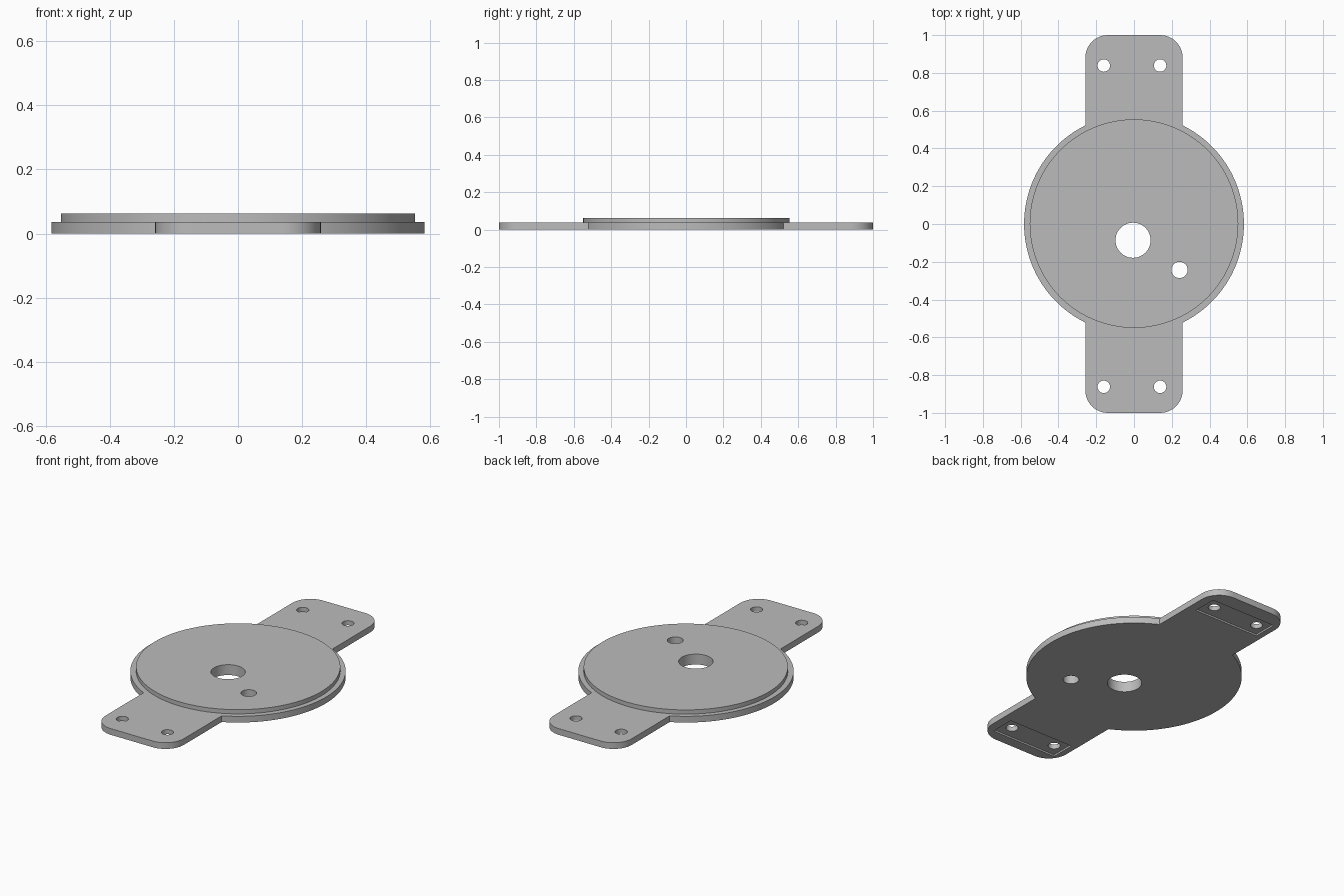
import bpy, bmesh, math

if "Cube" in bpy.data.objects:
    bpy.data.objects.remove(bpy.data.objects["Cube"])

R_BASE, R_DISC = 0.582, 0.552      # flange and raised disc radii
HALF_W, CORNER = 0.258, 0.12       # tab half width and corner radius
Z_BASE, Z_TOP = 0.037, 0.062       # flange and disc heights

grey = bpy.data.materials.new("plain grey")
grey.diffuse_color = (0.5, 0.5, 0.5, 1)
grey.use_nodes = True
grey.node_tree.nodes["Principled BSDF"].inputs["Base Color"].default_value = grey.diffuse_color


def arc(cx, cy, r, a0, a1, n):
    return [(cx + r * math.cos(a0 + (a1 - a0) * i / n),
             cy + r * math.sin(a0 + (a1 - a0) * i / n)) for i in range(n + 1)]


def circle(cx, cy, r, n):
    return arc(cx, cy, r, 0, math.tau, n)[:-1]


def rect(x0, x1, y0, y1):
    return [(x0, y0), (x1, y0), (x1, y1), (x0, y1)]


def prism(name, outline, z0, z1):
    """Extrude a closed outline from z0 to z1."""
    bm = bmesh.new()
    face = bm.faces.new([bm.verts.new((x, y, z0)) for x, y in outline])
    top = bmesh.ops.extrude_face_region(bm, geom=[face])["geom"]
    bmesh.ops.translate(bm, vec=(0, 0, z1 - z0),
                        verts=[v for v in top if isinstance(v, bmesh.types.BMVert)])
    bmesh.ops.recalc_face_normals(bm, faces=bm.faces)
    mesh = bpy.data.meshes.new(name)
    bm.to_mesh(mesh)
    bm.free()
    mesh.materials.append(grey)
    obj = bpy.data.objects.new(name, mesh)
    bpy.context.collection.objects.link(obj)
    return obj


def combine(target, tool, operation):
    """Apply a boolean and remove the helper."""
    mod = target.modifiers.new("boolean", 'BOOLEAN')
    mod.object, mod.operation, mod.solver = tool, operation, 'EXACT'
    bpy.context.view_layer.objects.active = target
    bpy.ops.object.modifier_apply(modifier=mod.name)
    bpy.data.objects.remove(tool)


# Flange outline: right rim, rounded back tab, then the same turned half round
a = math.acos(HALF_W / R_BASE)
half = arc(0, 0, R_BASE, -a, a, 64)
half += arc(HALF_W - CORNER, 1 - CORNER, CORNER, 0, math.pi / 2, 12)
half += arc(CORNER - HALF_W, 1 - CORNER, CORNER, math.pi / 2, math.pi, 12)
plate = prism("mounting_plate", half + [(-x, -y) for x, y in half], 0, Z_BASE)

# Raised disc
combine(plate, prism("disc", circle(0, 0.002, R_DISC, 128), 0.02, Z_TOP), 'UNION')

# Shaft hole, pin hole and four screw holes
holes = [(-0.005, -0.086, 0.093), (0.241, -0.243, 0.043)]
holes += [(x, y, 0.033) for x in (-0.16, 0.138) for y in (-0.862, 0.839)]
for x, y, r in holes:
    combine(plate, prism("hole", circle(x, y, r, 48), -0.1, 0.2), 'DIFFERENCE')

# Shallow recesses around the screw holes underneath
for y in (-0.862, 0.839):
    combine(plate, prism("recess", rect(-0.222, 0.205, y - 0.075, y + 0.07),
                         -0.1, 0.01), 'DIFFERENCE')

# Smooth the round walls, keep rims sharp
bpy.ops.object.select_all(action='DESELECT')
plate.select_set(True)
bpy.context.view_layer.objects.active = plate
bpy.ops.object.shade_smooth_by_angle(angle=math.radians(30))
